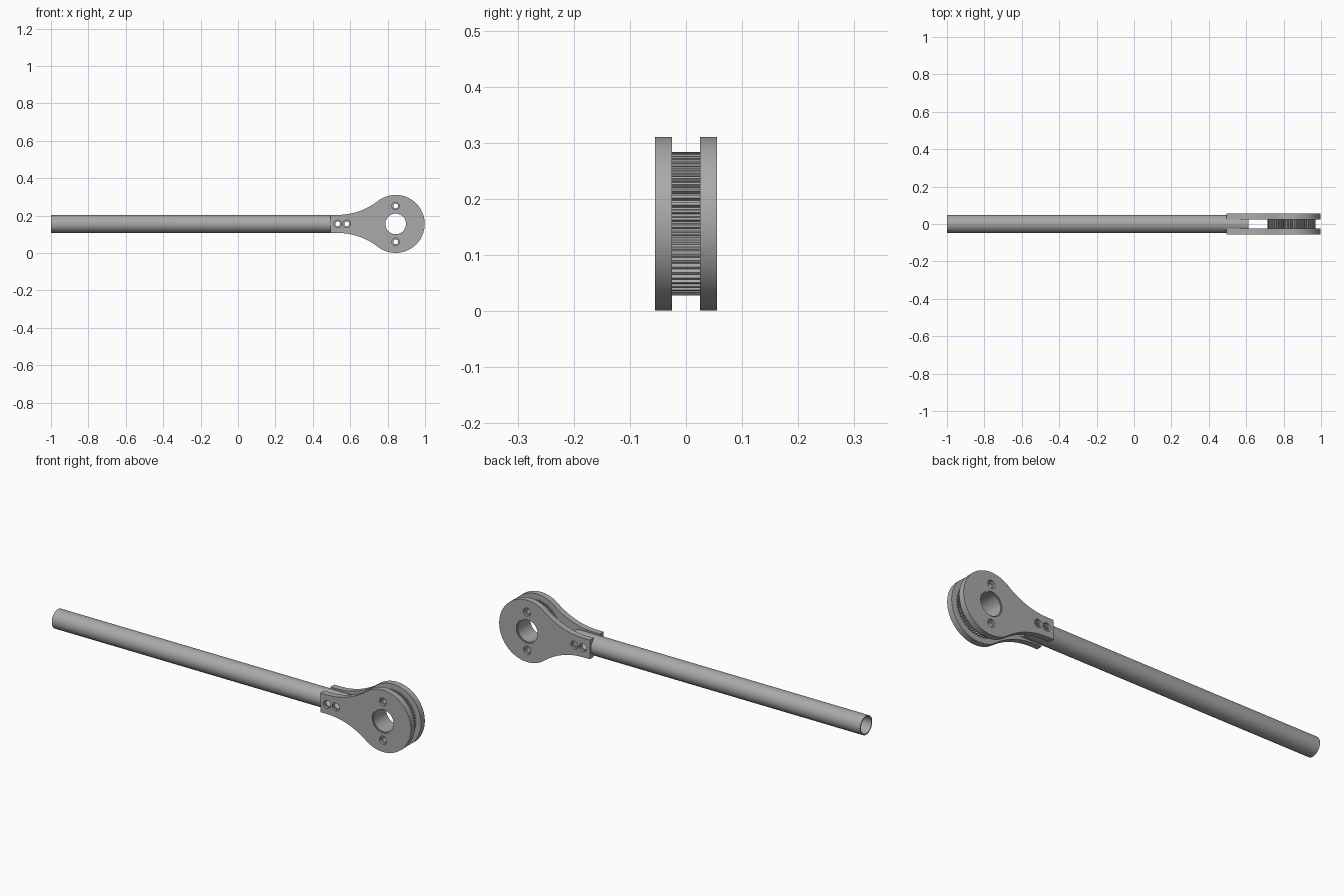
import bpy, bmesh, math
from mathutils import Vector

if "Cube" in bpy.data.objects:
    bpy.data.objects.remove(bpy.data.objects["Cube"])

CX, CZ = 0.843, 0.156          # hub centre
R_HEAD, R_TUBE = 0.155, 0.0475
Y_IN, Y_OUT = 0.025, 0.055     # inner and outer face of each cheek plate
BOLTS = [(0.533, CZ), (0.581, CZ), (CX, CZ + 0.096), (CX, CZ - 0.096)]

grey = bpy.data.materials.new("grey metal")
grey.diffuse_color = (0.4, 0.4, 0.4, 1)
grey.use_nodes = True
grey.node_tree.nodes["Principled BSDF"].inputs["Base Color"].default_value = grey.diffuse_color


def finish(name, bm):
    bmesh.ops.recalc_face_normals(bm, faces=bm.faces)
    me = bpy.data.meshes.new(name)
    bm.to_mesh(me)
    bm.free()
    me.materials.append(grey)
    ob = bpy.data.objects.new(name, me)
    bpy.context.collection.objects.link(ob)
    return ob


def extrude_y(name, pts, y0, y1):
    """Extrude an (x, z) outline from y0 to y1."""
    bm = bmesh.new()
    f = bm.faces.new([bm.verts.new((x, y0, z)) for x, z in pts])
    r = bmesh.ops.extrude_face_region(bm, geom=[f])
    verts = [v for v in r["geom"] if isinstance(v, bmesh.types.BMVert)]
    bmesh.ops.translate(bm, verts=verts, vec=(0, y1 - y0, 0))
    return finish(name, bm)


def lathe(name, profile, origin, axis, n=48, closed=False):
    """Revolve (distance along axis, radius) points round the x or y axis."""
    bm = bmesh.new()
    rings = []
    for d, r in profile:
        ring = []
        for i in range(n):
            a = 2 * math.pi * i / n
            c, s = r * math.cos(a), r * math.sin(a)
            p = (d, c, s) if axis == "x" else (c, d, s)
            ring.append(bm.verts.new(Vector(origin) + Vector(p)))
        rings.append(ring)
    pairs = list(zip(rings, rings[1:])) + ([(rings[-1], rings[0])] if closed else [])
    for a, b in pairs:
        for i in range(n):
            j = (i + 1) % n
            bm.faces.new((a[i], a[j], b[j], b[i]))
    if not closed:
        bm.faces.new(rings[0])
        bm.faces.new(rings[-1])
    return finish(name, bm)


def cut(ob, cutters):
    for c in cutters:
        m = ob.modifiers.new("cut", "BOOLEAN")
        m.operation, m.solver, m.object = "DIFFERENCE", "EXACT", c
        c.hide_render = True
        c.hide_set(True)


# Cutters: stepped bolt holes, hub bore, tube socket
step = [(-0.1, 0.020), (-0.043, 0.020), (-0.043, 0.013),
        (0.043, 0.013), (0.043, 0.020), (0.1, 0.020)]
bolt_cuts = [lathe("bolt_hole_cutter", step, (x, 0, z), "y", 24) for x, z in BOLTS]
bore_cut = lathe("bore_cutter", [(-0.1, 0.060), (0.1, 0.060)], (CX, 0, CZ), "y", 64)
socket_cut = lathe("socket_cutter", [(0.4, R_TUBE), (0.612, R_TUBE)], (0, 0, CZ), "x", 64)

# Teardrop cheek outline: concave fillet blending the neck into the round head
x0, h = 0.53, 0.048
dx = CX - x0
R = (dx * dx + h * h - R_HEAD ** 2) / (2 * (R_HEAD - h))
t = math.atan2(dx, h + R)                 # fillet sweep angle
upper = [(0.495, h)]
upper += [(x0 + R * math.sin(t * i / 16), h + R - R * math.cos(t * i / 16)) for i in range(17)]
a0 = math.pi / 2 + t
upper += [(CX + R_HEAD * math.cos(a0 * (1 - i / 40)), R_HEAD * math.sin(a0 * (1 - i / 40)))
          for i in range(1, 41)]
outline = [(x, CZ + z) for x, z in upper] + [(x, CZ - z) for x, z in upper[-2::-1]]

parts = []
for side, name in ((-1, "front_cheek_plate"), (1, "back_cheek_plate")):
    plate = extrude_y(name, outline, side * Y_IN, side * Y_OUT)
    cut(plate, bolt_cuts + [bore_cut, socket_cut])
    parts.append(plate)

# Hollow handle tube, clamped between the plates
tube = lathe("handle_tube", [(-1, R_TUBE), (0.612, R_TUBE), (0.612, 0.042), (-1, 0.042)],
             (0, 0, CZ), "x", 64, closed=True)
cut(tube, bolt_cuts[:2])
parts.append(tube)

# Toothed wheel
N = 60
teeth = []
for i in range(N):
    for f, r in ((0.0, 0.120), (0.35, 0.120), (0.5, 0.128), (0.85, 0.128)):
        a = 2 * math.pi * (i + f) / N
        teeth.append((CX + r * math.cos(a), CZ + r * math.sin(a)))
wheel = extrude_y("toothed_wheel", teeth, -Y_IN, Y_IN)
cut(wheel, bolt_cuts[2:] + [bore_cut])
parts.append(wheel)

# Bushing lining the hub bore
parts.append(lathe("hub_bushing", [(-0.05, 0.060), (0.05, 0.060), (0.05, 0.055), (-0.05, 0.055)],
                   (CX, 0, CZ), "y", 64, closed=True))

# Apply the cuts and smooth the round surfaces
for ob in parts:
    bpy.ops.object.select_all(action="DESELECT")
    bpy.context.view_layer.objects.active = ob
    ob.select_set(True)
    for m in list(ob.modifiers):
        bpy.ops.object.modifier_apply(modifier=m.name)
    bpy.ops.object.shade_smooth_by_angle(angle=math.radians(25))
for c in bolt_cuts + [bore_cut, socket_cut]:
    bpy.data.objects.remove(c)
